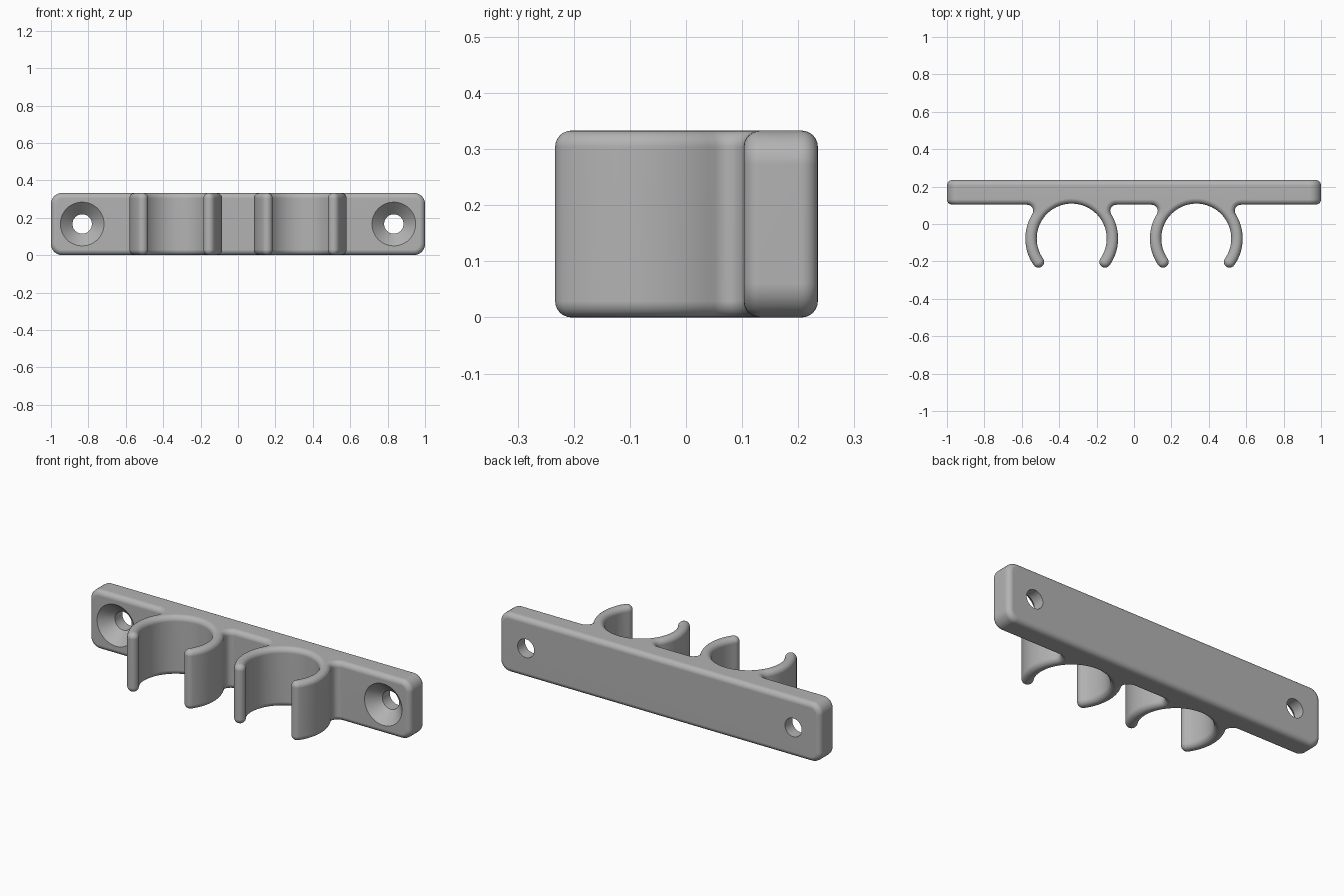
import bpy, bmesh
from math import sin, cos, pi, sqrt, atan2, radians
from mathutils import Matrix

cube = bpy.data.objects.get("Cube")
if cube:
    bpy.data.objects.remove(cube)

# Main sizes
HEIGHT, BACK, FRONT = 0.333, 0.235, 0.103
CLIP_X, CLIP_Y = 0.333, -0.078
R_IN, R_OUT, FILLET = 0.187, 0.248, 0.033
RIM, CORNER = 0.029, 0.06
HOLE_X = 0.833

grey = bpy.data.materials.new("light grey")
grey.use_nodes = True
colour = (0.45, 0.45, 0.45, 1)
grey.diffuse_color = colour
grey.node_tree.nodes["Principled BSDF"].inputs["Base Color"].default_value = colour


def arc(cx, cy, r, a, b, n):
    return [(cx + r * cos(a + (b - a) * i / n), cy + r * sin(a + (b - a) * i / n))
            for i in range(n + 1)]


def clip_outline():
    """Open C profile around x = 0, running from the left fillet to the right one."""
    dy = FRONT - FILLET - CLIP_Y
    dx = sqrt((R_OUT + FILLET) ** 2 - dy ** 2)
    meet = atan2(dy, dx)
    tip = radians(-35)
    mid, half = (R_IN + R_OUT) / 2, (R_OUT - R_IN) / 2
    right = arc(0, CLIP_Y, R_IN, pi / 2, tip, 28)
    right += arc(mid * cos(tip), CLIP_Y + mid * sin(tip), half, tip - pi, tip, 10)[1:]
    right += arc(0, CLIP_Y, R_OUT, tip, meet, 18)[1:]
    right += arc(dx, FRONT - FILLET, FILLET, meet + pi, pi / 2, 7)[1:]
    left = [(-x, y) for x, y in reversed(right[1:])]
    return left + right


# Bracket body: back plate and both clips as one extruded profile
profile = [(-1, BACK), (-1, FRONT)]
for cx in (-CLIP_X, CLIP_X):
    profile += [(x + cx, y) for x, y in clip_outline()]
profile += [(1, FRONT), (1, BACK)]

bm = bmesh.new()
base = bm.faces.new([bm.verts.new((x, y, 0)) for x, y in profile])
lifted = bmesh.ops.extrude_face_region(bm, geom=[base])["geom"]
bmesh.ops.translate(bm, vec=(0, 0, HEIGHT),
                    verts=[v for v in lifted if isinstance(v, bmesh.types.BMVert)])
bmesh.ops.recalc_face_normals(bm, faces=bm.faces)

# Large rounding on the four plate corners
ends = [e for e in bm.edges if all(abs(v.co.x) > 0.99 for v in e.verts)
        and abs(e.verts[0].co.y - e.verts[1].co.y) > 0.05]
bmesh.ops.bevel(bm, geom=ends, offset=CORNER, segments=7, profile=0.5,
                affect='EDGES', clamp_overlap=False)

# Soft rim along every remaining sharp edge
rims = [e for e in bm.edges if e.calc_face_angle(0) > radians(50)]
bmesh.ops.bevel(bm, geom=rims, offset=RIM, segments=6, profile=0.5,
                affect='EDGES', clamp_overlap=False)
bmesh.ops.recalc_face_normals(bm, faces=bm.faces)
mesh = bpy.data.meshes.new("clip_bracket")
bm.to_mesh(mesh)
bm.free()
mesh.materials.append(grey)
bracket = bpy.data.objects.new("clip_bracket", mesh)
bpy.context.collection.objects.link(bracket)


def screw_cutter(x):
    """Countersunk screw hole, turned around the y axis."""
    n = 48
    steps = [(FRONT - 0.03, 0.117), (FRONT, 0.117), (FRONT + 0.066, 0.052), (BACK + 0.03, 0.052)]
    cut = bmesh.new()
    rings = [[cut.verts.new((x + r * cos(2 * pi * i / n), y, HEIGHT / 2 + r * sin(2 * pi * i / n)))
              for i in range(n)] for y, r in steps]
    for a, b in zip(rings, rings[1:]):
        for i in range(n):
            j = (i + 1) % n
            cut.faces.new((a[i], a[j], b[j], b[i]))
    cut.faces.new(rings[0])
    cut.faces.new(rings[-1])
    bmesh.ops.recalc_face_normals(cut, faces=cut.faces)
    data = bpy.data.meshes.new("screw_hole_cutter")
    cut.to_mesh(data)
    cut.free()
    data.materials.append(grey)
    ob = bpy.data.objects.new("screw_hole_cutter", data)
    ob.hide_render = True
    bpy.context.collection.objects.link(ob)
    return ob


# Screw holes
bpy.ops.object.select_all(action='DESELECT')
bpy.context.view_layer.objects.active = bracket
bracket.select_set(True)
for x in (-HOLE_X, HOLE_X):
    cutter = screw_cutter(x)
    mod = bracket.modifiers.new("screw_hole", 'BOOLEAN')
    mod.operation, mod.solver, mod.object = 'DIFFERENCE', 'EXACT', cutter
    bpy.ops.object.modifier_apply(modifier=mod.name)
    bpy.data.objects.remove(cutter)

# Smooth shading with flat large faces
bpy.ops.object.shade_smooth_by_angle(angle=radians(30))
weighted = bracket.modifiers.new("weighted_normals", 'WEIGHTED_NORMAL')
weighted.keep_sharp = True
